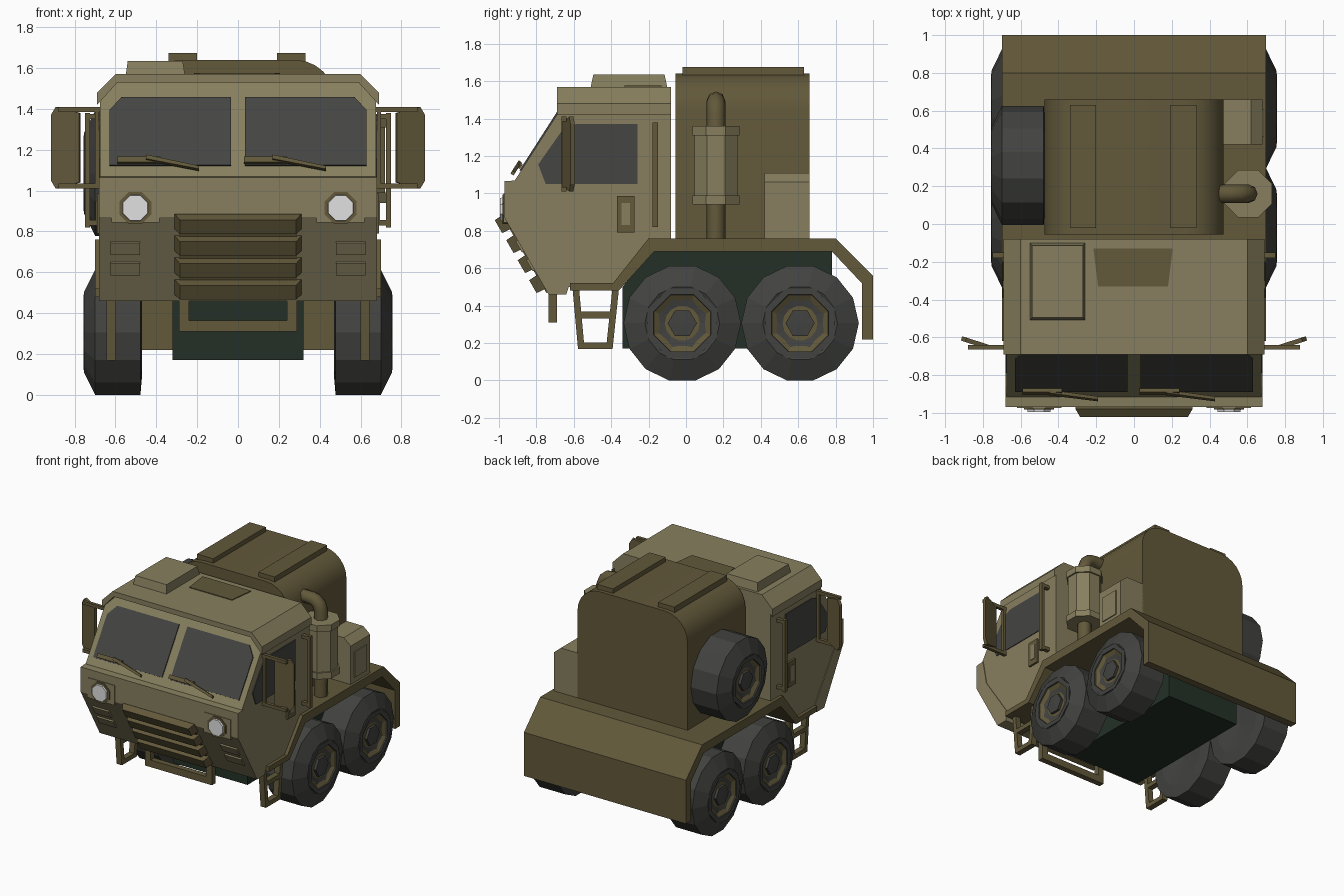
import bpy, bmesh, math
from mathutils import Vector

if "Cube" in bpy.data.objects:
    bpy.data.objects.remove(bpy.data.objects["Cube"])

def material(name, rgb):
    m = bpy.data.materials.new(name)
    m.diffuse_color = (*rgb, 1)
    m.use_nodes = True
    m.node_tree.nodes["Principled BSDF"].inputs["Base Color"].default_value = m.diffuse_color
    return m

TAN = material("tan paint", (0.242, 0.212, 0.112))
OLIVE = material("dark olive paint", (0.122, 0.098, 0.042))
RUBBER = material("tyre grey", (0.054, 0.056, 0.051))
GLASS = material("window grey", (0.058, 0.059, 0.056))
CHASSIS = material("chassis green", (0.017, 0.030, 0.020))
LAMP = material("lamp white", (0.75, 0.75, 0.75))

X, Y, Z = Vector((1, 0, 0)), Vector((0, 1, 0)), Vector((0, 0, 1))

def finish(name, bm, mat):
    bmesh.ops.recalc_face_normals(bm, faces=bm.faces)
    me = bpy.data.meshes.new(name)
    bm.to_mesh(me)
    bm.free()
    me.materials.append(mat)
    ob = bpy.data.objects.new(name, me)
    bpy.context.collection.objects.link(ob)
    return ob

def prism(name, pts, U, V, d0, d1, mat, origin=(0, 0, 0), top=1.0, cuts=()):
    """Extrude a 2D outline along U x V from d0 to d1; top scales the far end."""
    bm = bmesh.new()
    o, n = Vector(origin), U.cross(V).normalized()
    cu = sum(p[0] for p in pts) / len(pts)
    cv = sum(p[1] for p in pts) / len(pts)
    rings = []
    for d, s in ((d0, 1), (d1, top)):
        rings.append([bm.verts.new(o + U * (cu + (u - cu) * s) + V * (cv + (v - cv) * s) + n * d)
                      for u, v in pts])
    a, b = rings
    bm.faces.new(a)
    bm.faces.new(b)
    for i in range(len(pts)):
        j = (i + 1) % len(pts)
        bm.faces.new((a[i], a[j], b[j], b[i]))
    for co, no in cuts:
        bmesh.ops.bisect_plane(bm, geom=bm.verts[:] + bm.edges[:] + bm.faces[:],
                               plane_co=co, plane_no=no, clear_outer=True)
        bmesh.ops.holes_fill(bm, edges=[e for e in bm.edges if e.is_boundary])
    return finish(name, bm, mat)

def rect(u0, u1, v0, v1):
    return [(u0, v0), (u1, v0), (u1, v1), (u0, v1)]

def box(name, x0, x1, y0, y1, z0, z1, mat, top=1.0):
    return prism(name, rect(x0, x1, y0, y1), X, Y, z0, z1, mat, top=top)

def bar(name, p, q, w, h, mat, ref=X):
    """Square bar from p to q, w wide along ref."""
    p, q = Vector(p), Vector(q)
    d = (q - p).normalized()
    V = d.cross(ref).normalized()
    U = V.cross(d)
    return prism(name, rect(-w / 2, w / 2, -h / 2, h / 2), U, V, 0, (q - p).length, mat, origin=p)

def lathe(name, profile, c, n, mat, s=1):
    """Revolve (radius, x) points about the x axis through c."""
    bm = bmesh.new()
    rings = []
    for i in range(n):
        a = -math.pi / 2 + math.pi / n + math.tau * i / n
        rings.append([bm.verts.new((s * (c[0] + x), c[1] + r * math.cos(a), c[2] + r * math.sin(a)))
                      for r, x in profile])
    for i in range(n):
        a, b = rings[i], rings[(i + 1) % n]
        for k in range(len(profile) - 1):
            bm.faces.new((a[k], a[k + 1], b[k + 1], b[k]))
    bmesh.ops.remove_doubles(bm, verts=bm.verts, dist=1e-5)
    return finish(name, bm, mat)

def ngon(u, v, r, n=8):
    return [(u + r * math.cos(math.tau * (i + .5) / n), v + r * math.sin(math.tau * (i + .5) / n))
            for i in range(n)]

# cab body with chamfered upper corners
cab = [(-.62, 1.53), (-.915, 1.07), (-.92, .87), (-.71, .50), (-.40, .50), (-.20, .74), (-.08, .74), (-.08, 1.53)]
prism("cab", cab, Y, Z, -.675, .675, TAN,
      cuts=[((s * .675, 0, 1.45), (s * .09, 0, .09)) for s in (1, -1)])
# roof shell
prism("cab_roof", [(-.69, 1.42), (-.69, 1.48), (-.60, 1.57), (.60, 1.57), (.69, 1.48), (.69, 1.42), (.59, 1.53), (-.59, 1.53)],
      X, Z, .08, .69, TAN)
box("roof_hatch", -.55, -.26, -.51, -.10, 1.565, 1.635, TAN, top=.93)
prism("roof_vent", [(-.19, -.33), (.18, -.33), (.205, -.13), (-.215, -.13)], X, Y, 1.57, 1.576, OLIVE)

# front panel of the nose
prism("nose_panel", [(-.90, 1.07), (-.97, 1.065), (-.97, .87), (-.735, .46), (-.64, .46), (-.62, .52), (-.86, .87)],
      Y, Z, -.68, .68, TAN)

# windscreen panes and wipers, laid on the sloping front
SLOPE = Vector((0, .295 / .46, 1))
W0 = (0, -.915, 1.07)
for s, side in ((1, "right"), (-1, "left")):
    pane = [(.035, .05), (.63, .05), (.63, .32), (.57, .385), (.035, .385)]
    prism("windscreen_" + side, [(s * u, v) for u, v in pane], X, SLOPE, 0, .008, GLASS, origin=W0)
for x in (-.59, .03):
    prism("wiper_blade", rect(x, x + .21, .055, .08), X, SLOPE, .01, .03, OLIVE, origin=W0)
    prism("wiper_arm", [(x + .14, .065), (x + .40, .015), (x + .40, .03), (x + .14, .085)],
          X, SLOPE, .02, .04, OLIVE, origin=W0)

# grille slats and small vents on the lower sloping front
LOW = Vector((0, -.235 / .41, 1))
L0 = (0, -.735, .46)
prism("grille_back", rect(-.29, .29, .01, .40), X, LOW, 0, .006, OLIVE, origin=L0)
for i in range(4):
    z = .03 + i * .107
    pts = [(-.31, z), (.31, z), (.31, z + .075), (-.31, z + .075)]
    prism("grille_slat", pts, X, LOW, 0, .052, OLIVE, origin=L0, top=.92)
for s in (1, -1):
    for z in (.13, .23):
        a, b = sorted((s * .48, s * .625))
        prism("nose_vent", rect(a, b, z, z + .06), X, LOW, 0, .012, TAN, origin=L0)
    # headlights
    a, b = sorted((s * .385, s * .62))
    prism("headlight_surround", rect(a, b, .845, 1.0), X, Z, .90, .975, TAN)
    prism("headlight_ring", ngon(s * .503, .915, .085), X, Z, .95, .982, OLIVE)
    prism("headlight", ngon(s * .503, .915, .073), X, Z, .95, .995, LAMP, top=.9)

# front guard bar
for s in (1, -1):
    box("guard_leg", s * .265 - .025, s * .265 + .025, -.735, -.69, .31, .50, OLIVE)
box("guard_bar", -.29, .29, -.735, -.69, .31, .365, OLIVE)

# parts repeated on both sides of the cab
window = [(-.79, 1.155), (-.75, 1.05), (-.26, 1.05), (-.26, 1.37), (-.59, 1.37), (-.66, 1.34)]
for s, side in ((1, "right"), (-1, "left")):
    def sx(name, pts, x0, x1, mat):
        prism(name + "_" + side, pts, Y, Z, *sorted((s * x0, s * x1)), mat)
    sx("door_window", window, .67, .681, GLASS)
    sx("door_handle_frame", rect(-.37, -.275, .79, .985), .67, .69, OLIVE)
    sx("door_handle", rect(-.345, -.30, .83, .95), .67, .695, TAN)
    # grab rail
    sx("grab_rail", rect(-.18, -.15, .82, 1.38), .725, .75, OLIVE)
    for z in (.83, 1.35):
        sx("grab_rail_mount", rect(-.18, -.15, z, z + .025), .67, .73, OLIVE)
    # mirror with its open bracket
    for z in (1.01, 1.385):
        sx("mirror_arm", rect(-.665, -.64, z, z + .025), .67, .88, OLIVE)
    sx("mirror_inner_post", rect(-.665, -.64, 1.01, 1.41), .68, .70, OLIVE)
    T = Vector((s, .32, 0)).normalized()
    shape = [(0, 1.04), (.12, 1.01), (.145, 1.05), (.145, 1.37), (.12, 1.41), (0, 1.38)]
    prism("mirror_" + side, shape, T, Z, -.012, .012, OLIVE, origin=(s * .775, -.65, 0))
    # step ladder
    x = s * .622
    for p, q in (((-.59, .50), (-.56, .17)), ((-.375, .50), (-.41, .17)),
                 ((-.575, .185), (-.40, .185)), ((-.575, .35), (-.40, .35))):
        bar("step_" + side, (x, *p), (x, *q), .045, .035, OLIVE)

# mudguard deck and rear apron
deck = [(-.62, .52), (-.39, .52), (-.20, .76), (.80, .76), (1.0, .56), (1.0, .22), (.94, .22), (.94, .52),
        (.78, .69), (-.17, .69), (-.36, .48), (-.62, .48)]
prism("mudguard_deck", deck, Y, Z, -.70, .70, OLIVE)
# chassis
prism("chassis", [(-.34, .17), (.78, .17), (.78, .70), (-.17, .70), (-.34, .50)], Y, Z, -.32, .32, CHASSIS)

# wheels and the spare
tyre = [(0, .49), (.22, .47), (.314, .478), (.314, .70), (.20, .755), (.17, .74), (0, .70)]
rim_ring = [(0, .68), (.20, .70), (.20, .757), (.165, .757), (.155, .715), (0, .70)]
rim = [(0, .68), (.163, .70), (.163, .748), (.12, .722), (0, .722)]
hub = [(0, .69), (.078, .70), (.078, .742), (0, .745)]
spots = [("wheel", s, y, .306) for s in (1, -1) for y in (-.02, .61)] + [("spare_wheel", -1, .31, 1.085)]
for name, s, y, z in spots:
    c = (0, y, z)
    lathe(name + "_tyre", tyre, c, 14, RUBBER, s)
    lathe(name + "_rim_ring", rim_ring, c, 8, RUBBER, s)
    lathe(name + "_rim", rim, c, 8, OLIVE, s)
    lathe(name + "_hub", hub, c, 6, RUBBER, s)

# rear housing with rounded shoulders
arc = [(.28 + .195 * math.cos(a), 1.445 + .195 * math.sin(a)) for a in (math.pi / 2 * i / 6 for i in range(7))]
outline = [(.475, .75)] + arc + [(-u, v) for u, v in reversed(arc)] + [(-.475, .75)]
housing = prism("rear_housing", outline, X, Z, -.66, .055, OLIVE)
for x in (-.34, .19):
    box("housing_strip", x, x + .14, -.02, .63, 1.63, 1.675, OLIVE)

# side locker
prism("side_locker", [(.46, .75), (.68, .75), (.68, 1.06), (.62, 1.11), (.46, 1.11)], X, Z, -.66, -.42, TAN)
prism("locker_door", rect(.46, .61, .80, 1.0), Y, Z, .67, .687, TAN)

# exhaust stack
prism("silencer", ngon(.605, .16, .125), X, Y, .94, 1.36, TAN)
for z in (.94, 1.31):
    prism("silencer_collar", ngon(.605, .16, .137), X, Y, z, z + .05, TAN)
curve = bpy.data.curves.new("exhaust_pipe", "CURVE")
curve.dimensions = "3D"
curve.bevel_depth, curve.bevel_resolution, curve.use_fill_caps = .05, 2, True
path = [(.605, .76), (.605, 1.42), (.59, 1.46), (.555, 1.49), (.51, 1.495), (.45, 1.495)]
spline = curve.splines.new("POLY")
spline.points.add(len(path) - 1)
for pt, (x, z) in zip(spline.points, path):
    pt.co = (x, .16, z, 1)
curve.materials.append(OLIVE)
pipe = bpy.data.objects.new("exhaust_pipe", curve)
bpy.context.collection.objects.link(pipe)
bpy.context.view_layer.objects.active = pipe
pipe.select_set(True)
bpy.ops.object.convert(target="MESH")

# smooth only the rounded parts
for ob in bpy.context.view_layer.objects:
    ob.select_set(ob.name in ("rear_housing", "exhaust_pipe"))
bpy.context.view_layer.objects.active = housing
bpy.ops.object.shade_smooth_by_angle(angle=math.radians(46))
